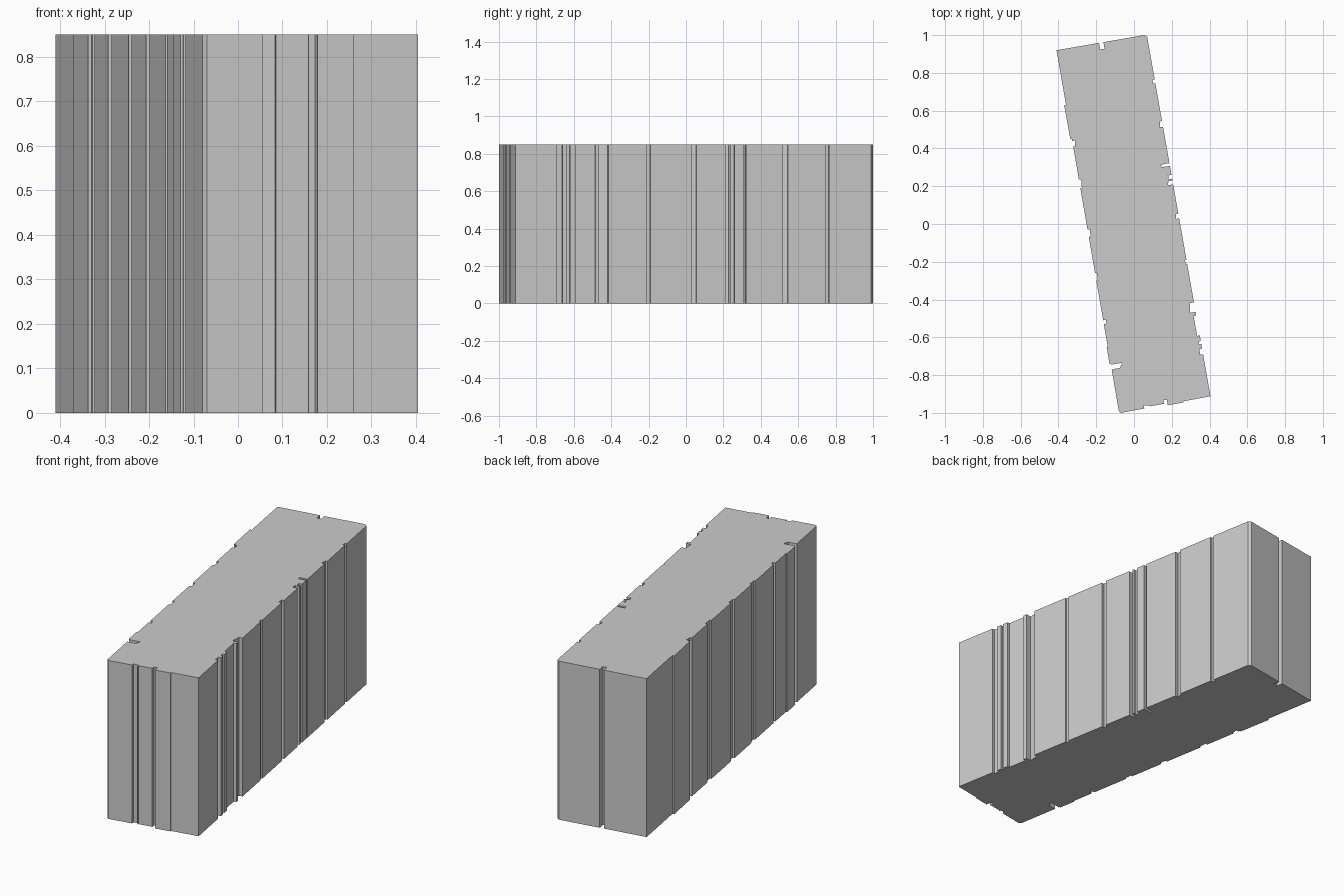
import bpy
import bmesh
from mathutils import Vector

cube = bpy.data.objects.get("Cube")
if cube:
    bpy.data.objects.remove(cube, do_unlink=True)

HEIGHT = 0.85

# Footprint corners, counter-clockwise
south_west = Vector((-0.07, -1.0))
south_east = Vector((0.405, -0.912))
north_east = Vector((0.07, 0.99))
north_tip = Vector((0.055, 1.0))
north_west = Vector((-0.41, 0.92))
west_foot = Vector((-0.08, -0.992))

# Wall recesses: coordinate where each starts and ends, depth at both ends
south_recesses = [
    (0.055, 0.085, 0.015, 0.012), (0.085, 0.16, 0.006, 0.006),
    (0.16, 0.178, 0.025, 0.025), (0.178, 0.26, -0.006, -0.006),
]
east_recesses = [
    (-0.69, -0.66, 0.015, 0.015), (-0.635, -0.62, 0.012, 0.012),
    (-0.59, -0.485, 0.014, 0.014), (-0.465, -0.415, 0.03, 0.02),
    (-0.21, -0.19, 0.008, 0.008), (0.03, 0.055, 0.016, 0.012),
    (0.21, 0.23, 0.028, 0.022), (0.24, 0.26, 0.018, 0.018),
    (0.308, 0.322, 0.045, 0.045), (0.515, 0.545, 0.018, 0.01),
    (0.745, 0.765, 0.012, 0.012),
]
north_recesses = [(-0.162, -0.185, 0.035, 0.035)]
west_recesses = [
    (0.63, 0.45, -0.01, -0.008), (0.44, 0.41, 0.014, 0.01),
    (0.235, 0.19, 0.012, 0.008), (-0.03, -0.07, 0.012, 0.01),
    (-0.26, -0.3, 0.01, 0.008), (-0.51, -0.53, 0.014, 0.014),
    (-0.65, -0.74, -0.006, -0.006), (-0.745, -0.77, 0.06, 0.045),
]


def wall(start, end, axis, recesses):
    """Points of one straight wall, stepped in or out at each recess."""
    run = end - start
    inward = Vector((-run.y, run.x)).normalized()
    points = [start]
    for first, last, first_depth, last_depth in recesses:
        a = start + run * ((first - start[axis]) / run[axis])
        b = start + run * ((last - start[axis]) / run[axis])
        points += [a, a + inward * first_depth, b + inward * last_depth, b]
    return points


outline = (
    wall(south_west, south_east, 0, south_recesses)
    + wall(south_east, north_east, 1, east_recesses)
    + [north_east]
    + wall(north_tip, north_west, 0, north_recesses)
    + wall(north_west, west_foot, 1, west_recesses)
    + [west_foot]
)

# Drop repeated points where recesses touch
clean = []
for point in outline:
    if not clean or (point - clean[-1]).length > 0.001:
        clean.append(point)

# Extrude the footprint into the block
bm = bmesh.new()
base = bm.faces.new([bm.verts.new((p.x, p.y, 0)) for p in clean])
extruded = bmesh.ops.extrude_face_region(bm, geom=[base], use_keep_orig=True)
top_verts = [v for v in extruded["geom"] if isinstance(v, bmesh.types.BMVert)]
bmesh.ops.translate(bm, verts=top_verts, vec=(0, 0, HEIGHT))
bmesh.ops.recalc_face_normals(bm, faces=bm.faces[:])

mesh = bpy.data.meshes.new("building_block")
bm.to_mesh(mesh)
bm.free()
block = bpy.data.objects.new("building_block", mesh)
bpy.context.collection.objects.link(block)

# Plain wall colour
grey = bpy.data.materials.new("light_grey")
grey.use_nodes = True
colour = (0.6, 0.6, 0.6, 1)
grey.diffuse_color = colour
grey.node_tree.nodes["Principled BSDF"].inputs["Base Color"].default_value = colour
mesh.materials.append(grey)
